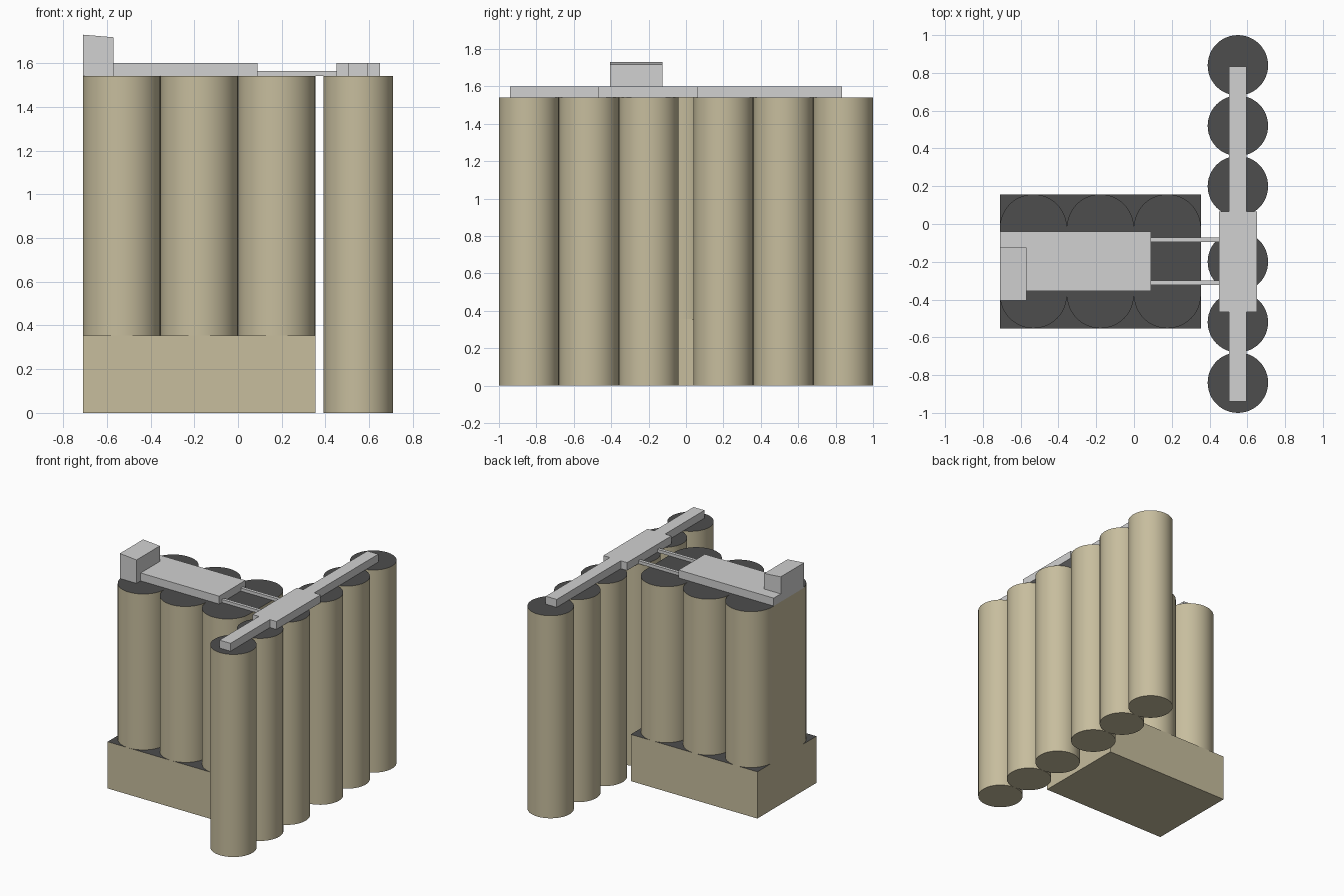
import bpy, bmesh, math

if "Cube" in bpy.data.objects:
    bpy.data.objects.remove(bpy.data.objects["Cube"])


def material(name, rgb):
    m = bpy.data.materials.new(name)
    m.diffuse_color = (*rgb, 1)
    m.use_nodes = True
    m.node_tree.nodes["Principled BSDF"].inputs["Base Color"].default_value = m.diffuse_color
    return m


concrete = material("beige concrete", (0.57, 0.51, 0.34))
roofing = material("dark roofing", (0.075, 0.075, 0.075))
metal = material("light grey metal", (0.64, 0.64, 0.64))


def prism(name, outline, z0, z1, side, top=None, smooth=False):
    """Extrude a counter-clockwise outline upwards; upward faces get the top colour."""
    bm = bmesh.new()
    base = bm.faces.new([bm.verts.new((x, y, z0)) for x, y in outline])
    ext = bmesh.ops.extrude_face_region(bm, geom=[base], use_keep_orig=True)
    for v in ext["geom"]:
        if isinstance(v, bmesh.types.BMVert):
            v.co.z = z1
    bmesh.ops.recalc_face_normals(bm, faces=bm.faces[:])
    bm.normal_update()
    for f in bm.faces:
        f.material_index = 1 if top and f.normal.z > 0.5 else 0
    me = bpy.data.meshes.new(name)
    bm.to_mesh(me)
    bm.free()
    me.materials.append(side)
    if top:
        me.materials.append(top)
    ob = bpy.data.objects.new(name, me)
    bpy.context.collection.objects.link(ob)
    if smooth:
        bpy.ops.object.select_all(action='DESELECT')
        ob.select_set(True)
        bpy.context.view_layer.objects.active = ob
        bpy.ops.object.shade_smooth_by_angle(angle=math.radians(30))
    return ob


def rect(x0, x1, y0, y1):
    return [(x0, y0), (x1, y0), (x1, y1), (x0, y1)]


def arc(cx, cy, r, a0, a1, n):
    """Points from a0 to a1 degrees, leaving out the last one."""
    return [(cx + r * math.cos(math.radians(a0 + (a1 - a0) * i / n)),
             cy + r * math.sin(math.radians(a0 + (a1 - a0) * i / n))) for i in range(n)]


ROOF = 1.54

# Row of six free-standing silos
for i, y in enumerate((-0.84, -0.52, -0.20, 0.20, 0.52, 0.84)):
    prism(f"silo_{i + 1}", arc(0.55, y, 0.16, 0, 360, 48), 0, ROOF,
          concrete, roofing, True)

# Base of the bin block
prism("bin_block_base", rect(-0.71, 0.354, -0.552, 0.157), 0, 0.355, concrete, roofing)

# Scalloped bin block: three round bins on each long side, flat ends
r = 0.532 / 3
centres = [-0.71 + r * (2 * i + 1) for i in range(3)]
outline = []
for cx in centres:
    outline += arc(cx, -0.375, r, 180, 360, 24)
outline.append((0.354, -0.375))
for cx in reversed(centres):
    outline += arc(cx, -0.02, r, 0, 180, 24)
outline.append((-0.71, -0.02))
prism("bin_block", outline, 0.355, ROOF, concrete, roofing, True)

# Roof gallery over the bin block
prism("bin_gallery", rect(-0.71, 0.09, -0.355, -0.04), ROOF, 1.60, metal)

# Head house with a slightly sloping roof
house = prism("head_house", rect(-0.71, -0.57, -0.405, -0.125), ROOF, 1.73, metal)
for v in house.data.vertices:
    if v.co.z > 1.6 and v.co.x > -0.6:
        v.co.z = 1.718

# Two conveyor bridges
for name, y in (("front_bridge", -0.31), ("back_bridge", -0.083)):
    prism(name, rect(0.09, 0.45, y - 0.012, y + 0.012), ROOF, 1.563, metal)

# Long gallery over the silo row, wider in the middle
half = [(0.595, -0.94), (0.595, -0.467), (0.65, -0.467),
        (0.65, 0.065), (0.595, 0.065), (0.595, 0.835)]
prism("silo_gallery", half + [(1.098 - x if x < 0.6 else 0.45, y)
                              for x, y in reversed(half)], ROOF, 1.60, metal)
